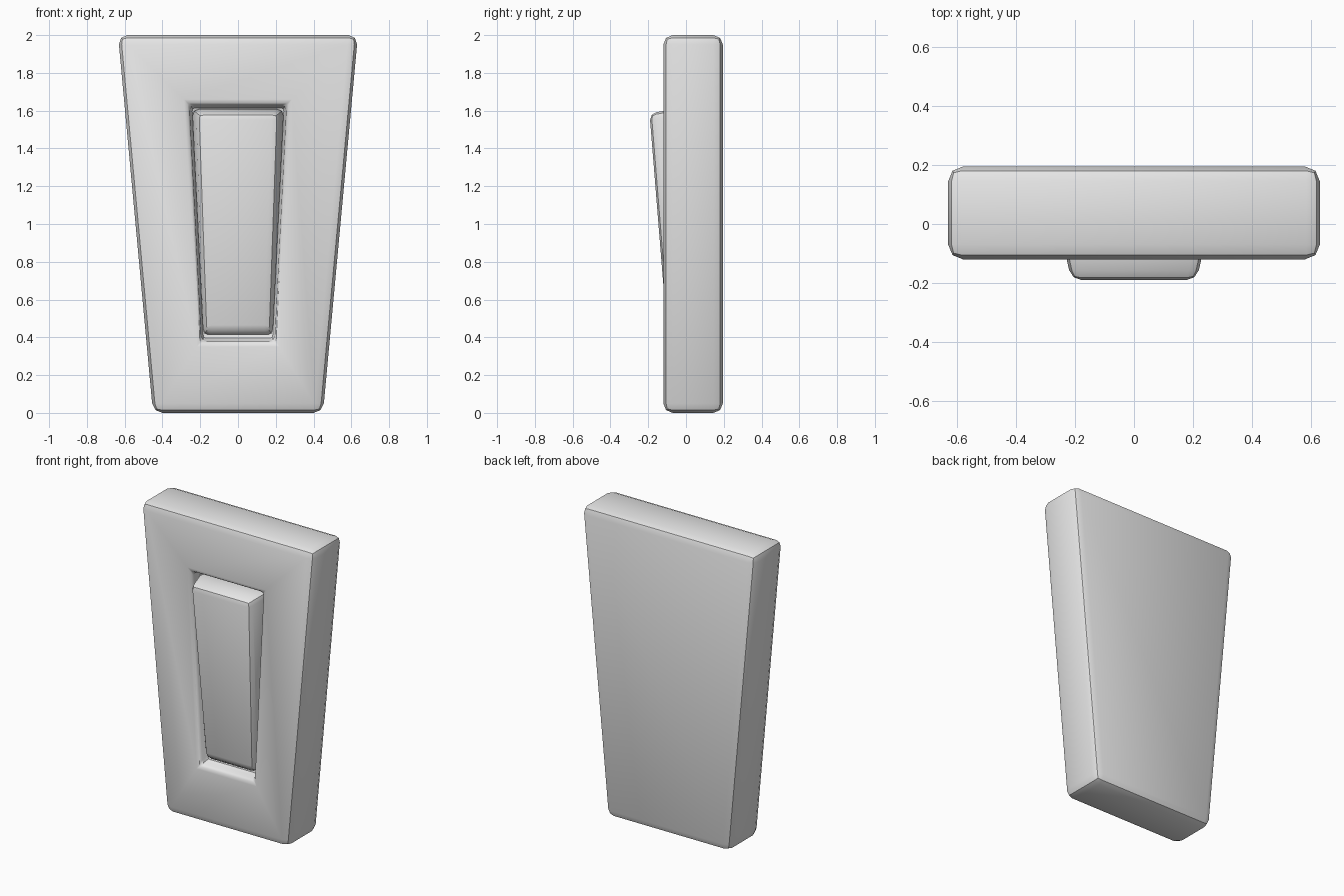
import bpy
import bmesh

cube = bpy.data.objects.get("Cube")
if cube:
    bpy.data.objects.remove(cube, do_unlink=True)

mat = bpy.data.materials.new("light_grey_plastic")
mat.use_nodes = True
GREY = (0.8, 0.8, 0.8, 1)
mat.diffuse_color = GREY
mat.node_tree.nodes["Principled BSDF"].inputs["Base Color"].default_value = GREY


def trapezoid(bm, low, high):
    """Four corners from (half width, y, z) at the bottom and at the top."""
    return [bm.verts.new((s * w, y, z))
            for (w, y, z), signs in ((low, (-1, 1)), (high, (1, -1)))
            for s in signs]


def build(name, rings, bevels):
    """Skin a chain of trapezoids, cap both ends, round chosen rings."""
    bm = bmesh.new()
    loops = [trapezoid(bm, low, high) for low, high in rings]
    for a, b in zip(loops, loops[1:]):
        for i in range(4):
            j = (i + 1) % 4
            bm.faces.new((a[i], a[j], b[j], b[i]))
    bm.faces.new(loops[0])
    bm.faces.new(loops[-1])
    bmesh.ops.recalc_face_normals(bm, faces=bm.faces)
    # collect the edges of each rounded group before any are changed
    groups = []
    for width, members in bevels:
        verts = {v for m in members for v in loops[m]}
        groups.append((width, [e for e in bm.edges if set(e.verts) <= verts]))
    for width, edges in groups:
        bmesh.ops.bevel(bm, geom=edges, offset=width, offset_type='OFFSET',
                        segments=2, profile=0.5, affect='EDGES',
                        clamp_overlap=True)
    mesh = bpy.data.meshes.new(name)
    bm.to_mesh(mesh)
    bm.free()
    mesh.materials.append(mat)
    obj = bpy.data.objects.new(name, mesh)
    bpy.context.collection.objects.link(obj)
    bpy.ops.object.select_all(action='DESELECT')
    obj.select_set(True)
    bpy.context.view_layer.objects.active = obj
    bpy.ops.object.shade_smooth_by_angle()
    return obj


# Wall plate: back, front rim, recess lip, recess floor
build("wall_plate", [
    ((0.45, 0.195, 0), (0.635, 0.195, 2)),
    ((0.45, -0.12, 0), (0.635, -0.12, 2)),
    ((0.195, -0.12, 0.375), (0.26, -0.12, 1.635)),
    ((0.19, -0.04, 0.39), (0.25, -0.04, 1.62)),
], [(0.05, (0, 1)), (0.025, (2, 3))])

# Tilted rocker: hidden base and slanted front
build("rocker_switch", [
    ((0.195, -0.03, 0.40), (0.25, -0.03, 1.615)),
    ((0.172, -0.10, 0.43), (0.214, -0.193, 1.585)),
], [(0.035, (0, 1))])
